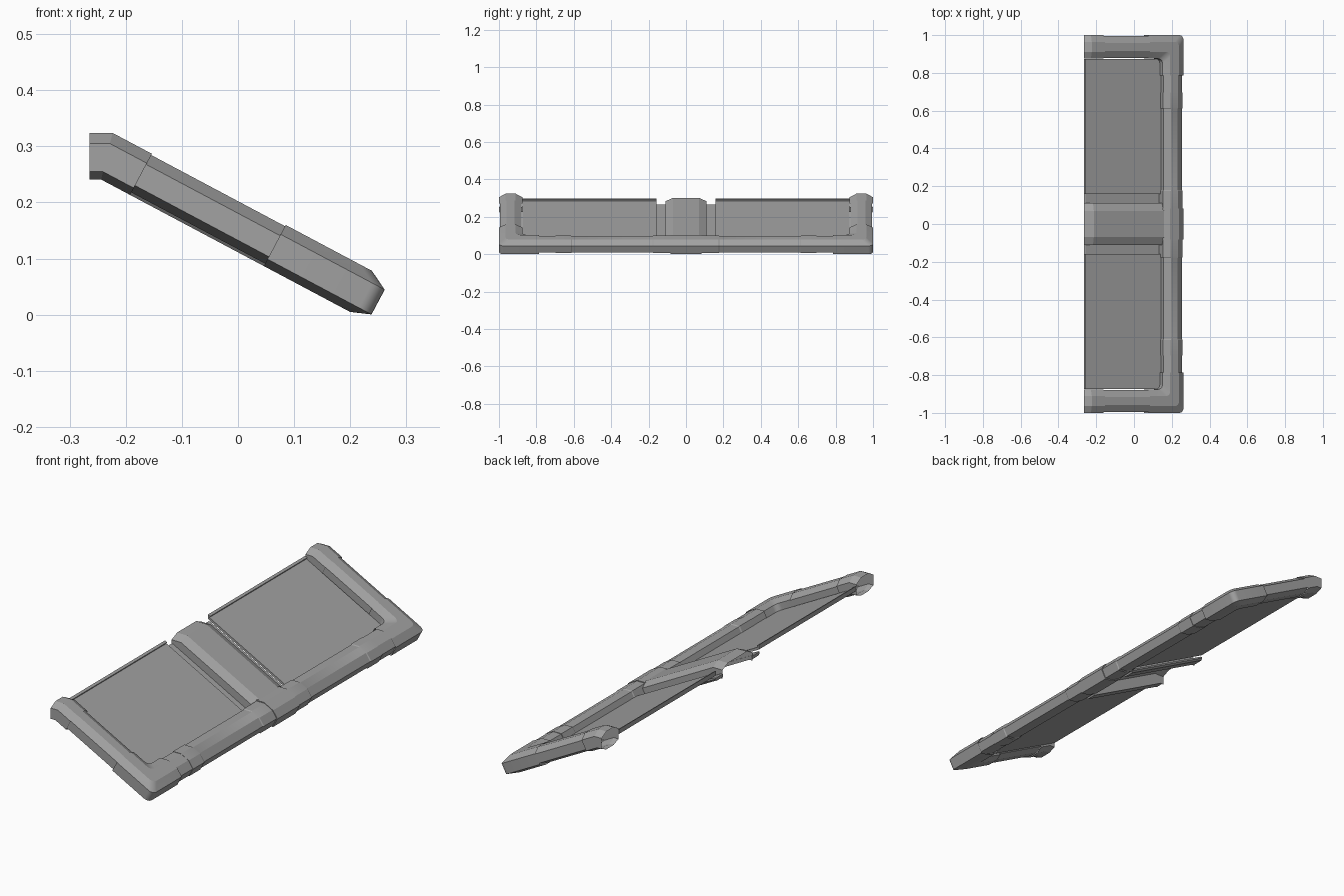
import bpy, bmesh
from math import sin, cos, radians

cube = bpy.data.objects.get("Cube")
if cube:
    bpy.data.objects.remove(cube)

TILT = radians(28)
BACK_X = -0.265          # upright plane where the upper ends stop
U_RAIL, Y_ARM = 0.1475, 0.9375   # centre lines of the rail and the arms

grey = bpy.data.materials.new("grey_metal")
grey.use_nodes = True
grey.diffuse_color = (0.36, 0.36, 0.36, 1)
grey.node_tree.nodes["Principled BSDF"].inputs["Base Color"].default_value = (0.36, 0.36, 0.36, 1)


def tilt(u, y, v):
    """Slope coordinates (along, across, normal) to world."""
    return (u * cos(TILT) + v * sin(TILT), y, v * cos(TILT) - u * sin(TILT))


def u_at_back(v):
    return (BACK_X - v * sin(TILT)) / cos(TILT)


def loft(name, rings, closed=True, caps=False):
    """Skin equal rings of points as a tube, an open sheet or a capped solid."""
    bm = bmesh.new()
    loops = [[bm.verts.new(p) for p in ring] for ring in rings]
    n = len(loops[0])
    for a, b in zip(loops, loops[1:]):
        for i in range(n if closed else n - 1):
            j = (i + 1) % n
            bm.faces.new((a[i], a[j], b[j], b[i]))
    if caps:
        bm.faces.new(loops[0])
        bm.faces.new(loops[-1])
    bmesh.ops.recalc_face_normals(bm, faces=bm.faces)
    if not closed and sum(f.normal.z for f in bm.faces) < 0:
        bmesh.ops.reverse_faces(bm, faces=bm.faces)
    mesh = bpy.data.meshes.new(name)
    bm.to_mesh(mesh)
    bm.free()
    mesh.materials.append(grey)
    obj = bpy.data.objects.new(name, mesh)
    bpy.context.collection.objects.link(obj)
    bpy.ops.object.select_all(action='DESELECT')
    obj.select_set(True)
    bpy.context.view_layer.objects.active = obj
    bpy.ops.object.shade_smooth_by_angle(angle=radians(17))


def section(inset=0.0):
    """Eight-sided tube outline as (sideways, normal) pairs."""
    w, c = 0.0625 - inset, 0.036
    half = [(w - c, 0.098 + inset), (w, 0.112 + inset),
            (w, 0.162 - inset / 2), (w - c, 0.181 - inset / 2)]
    return half + [(-s, v) for s, v in reversed(half)]


def bent_end(outline, u_start, u_bend, v_top):
    """Rings that climb the slope, then level off at the back plane."""
    start, bend, end = [], [], []
    for y, v in outline:
        start.append(tilt(u_start, y, v))
        p = tilt(u_bend + (v_top - v) * 0.25, y, v)
        bend.append(p)
        end.append((BACK_X, y, p[2]))
    return [start, bend, end]


def slab(name, u0, y0, y1, v0, v1):
    """Flat plate that runs up to the back plane."""
    profile = [(u0, v0), (u0, v1), (u_at_back(v1), v1), (u_at_back(v0), v0)]
    loft(name, [[tilt(u, y, v) for u, v in profile] for y in (y0, y1)], caps=True)


# Long lower rail with stepped collars, symmetric about the middle
steps = [(0, 0), (0.083, 0), (0.083, 0.004), (0.175, 0.004), (0.18, 0.007),
         (0.61, 0.007), (0.615, 0.004), (0.697, 0.004), (0.697, 0.006), (0.8, 0.006)]
stations = [(-y, i) for y, i in reversed(steps[1:])] + steps
loft("lower_rail", [[tilt(U_RAIL + s, y, v) for s, v in section(i)] for y, i in stations])

for side, label in ((1, "back"), (-1, "front")):
    # Rounded corner elbow
    c = 0.025
    outline = section()
    rings = [[tilt(0, side * (Y_ARM + s), v) for s, v in outline]]
    for k in range(7):
        a = radians(15 * k)
        rings.append([tilt(U_RAIL + s - c + c * sin(a), side * (Y_ARM + s - c + c * cos(a)), v)
                      for s, v in outline])
    rings.append([tilt(U_RAIL + s, side * 0.787, v) for s, v in outline])
    loft(label + "_corner", rings)

    # Slightly thinner straight arm
    loft(label + "_arm", [[tilt(u, side * (Y_ARM + s), v) for s, v in section(0.005)]
                          for u in (0.01, -0.28)])

    # Upper collar that levels off, open at the end
    outline = [(side * (Y_ARM + s), v) for s, v in section()]
    loft(label + "_arm_end", bent_end(outline, -0.27, -0.349, 0.18))

    # Panel with a small raised lip on its upper edge
    y0, y1 = side * 0.158, side * 0.873
    slab(label + "_panel", 0.11, y0, y1, 0.120, 0.131)
    slab(label + "_panel_lip", -0.362, y0, y1, 0.125, 0.139)

    # Low strip between panel and rib
    outline = [(side * y, v) for y, v in
               [(0.108, 0.098), (0.155, 0.098), (0.163, 0.106), (0.163, 0.113), (0.108, 0.113)]]
    loft(label + "_rib_strip", bent_end(outline, 0.11, -0.352, 0.113), caps=True)

# Raised centre rib, a hollow arch open below
half = [(0.11, 0.108), (0.11, 0.148), (0.07, 0.166)]
outline = half + [(-y, v) for y, v in reversed(half)]
loft("centre_rib", bent_end(outline, 0.12, -0.329, 0.166), closed=False)
